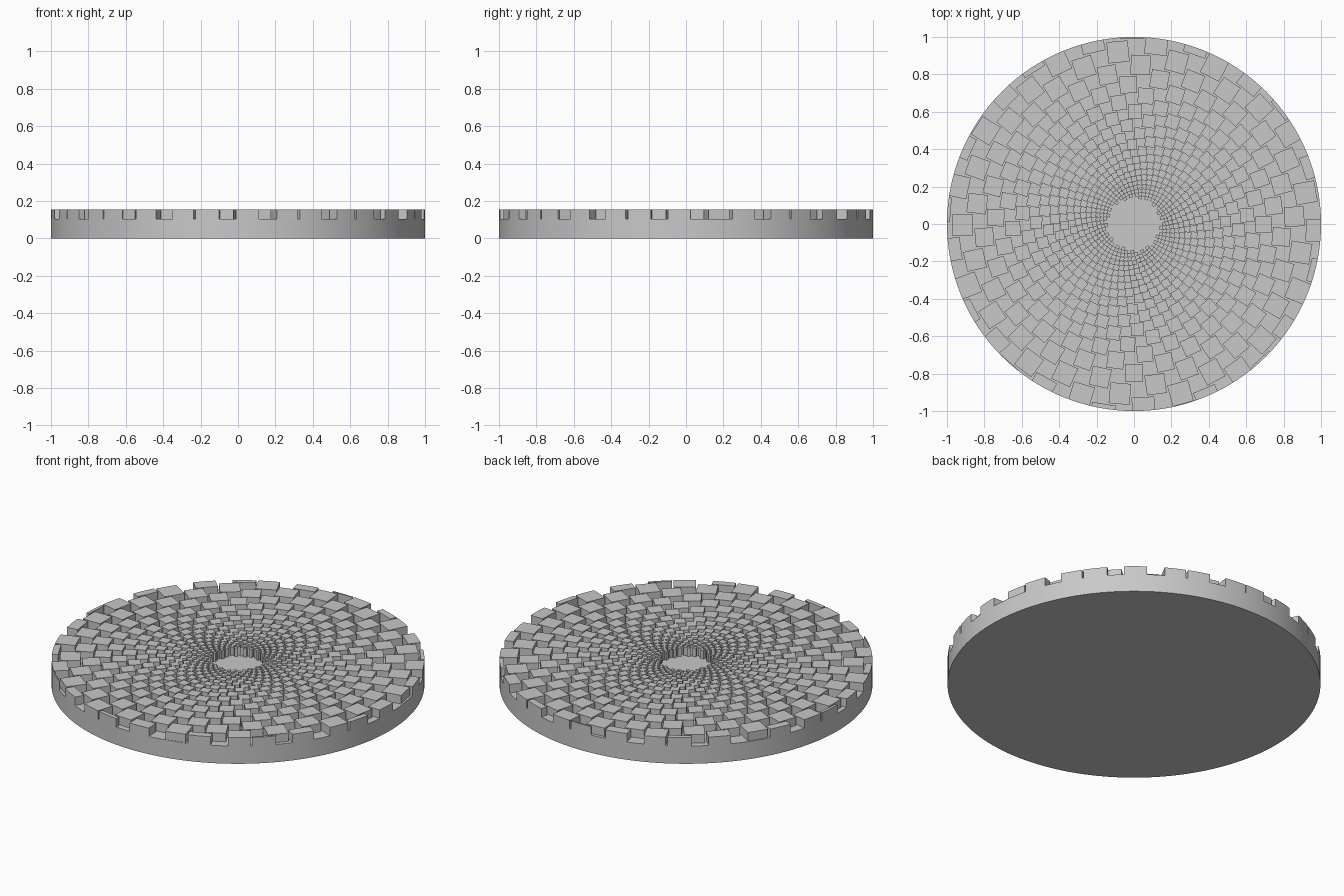
import bpy, bmesh, math
from mathutils import Matrix, Vector

default_cube = bpy.data.objects.get("Cube")
if default_cube:
    bpy.data.objects.remove(default_cube, do_unlink=True)

BASE_TOP, TILE_TOP = 0.105, 0.155
SIDES = 128
GOLDEN = math.pi * (3 - math.sqrt(5))
GROWTH = 0.0039        # logarithmic growth per tile
TILE_SIZE = 0.123      # tile side relative to its radius
REF_RADIUS, REF_ANGLE = 0.924, math.radians(95.3)
INNER, OUTER = 0.142, 1.06

grey = bpy.data.materials.new("plain_grey")
grey.use_nodes = True
colour = (0.58, 0.58, 0.58, 1)
grey.diffuse_color = colour
grey.node_tree.nodes["Principled BSDF"].inputs["Base Color"].default_value = colour


def make_object(name, bm):
    mesh = bpy.data.meshes.new(name)
    bm.to_mesh(mesh)
    bm.free()
    mesh.materials.append(grey)
    obj = bpy.data.objects.new(name, mesh)
    bpy.context.collection.objects.link(obj)
    return obj


def cylinder(name, low, high):
    bm = bmesh.new()
    bmesh.ops.create_cone(bm, cap_ends=True, segments=SIDES, radius1=1, radius2=1,
                          depth=high - low,
                          matrix=Matrix.Translation((0, 0, (low + high) / 2)))
    return make_object(name, bm)


def smooth(obj):
    bpy.ops.object.select_all(action='DESELECT')
    obj.select_set(True)
    bpy.context.view_layer.objects.active = obj
    bpy.ops.object.shade_smooth_by_angle(angle=math.radians(30))


# Round base
base = cylinder("round_base", 0, BASE_TOP)

# Spiral of square tiles that grow with their distance from the centre
inner_bm, rim_bm = bmesh.new(), bmesh.new()
first = math.ceil(math.log(INNER / REF_RADIUS) / GROWTH)
last = math.floor(math.log(OUTER / REF_RADIUS) / GROWTH)
for i in range(first, last + 1):
    radius = REF_RADIUS * math.exp(GROWTH * i)
    side = TILE_SIZE * radius
    place = (Matrix.Rotation(REF_ANGLE + GOLDEN * i, 4, 'Z')
             @ Matrix.Translation((radius, 0, (BASE_TOP + TILE_TOP) / 2))
             @ Matrix.Diagonal((side, side, TILE_TOP - BASE_TOP, 1)))
    crosses_rim = math.hypot(radius + side / 2, side / 2) > 0.999
    bmesh.ops.create_cube(rim_bm if crosses_rim else inner_bm, size=1, matrix=place)
spiral_tiles = make_object("spiral_tiles", inner_bm)
rim_tiles = make_object("rim_tiles", rim_bm)

# Trim the outermost tiles flush with the base
cutter = cylinder("rim_cutter", -1, 1)
cutter.hide_render = True
trim = rim_tiles.modifiers.new("trim", 'BOOLEAN')
trim.operation, trim.solver, trim.object = 'INTERSECT', 'EXACT', cutter
bpy.context.view_layer.update()
evaluated = rim_tiles.evaluated_get(bpy.context.evaluated_depsgraph_get())
trimmed = bpy.data.meshes.new_from_object(evaluated)
rim_tiles.modifiers.clear()
rim_tiles.data = trimmed
bpy.data.objects.remove(cutter, do_unlink=True)

for part in (base, rim_tiles):
    smooth(part)
